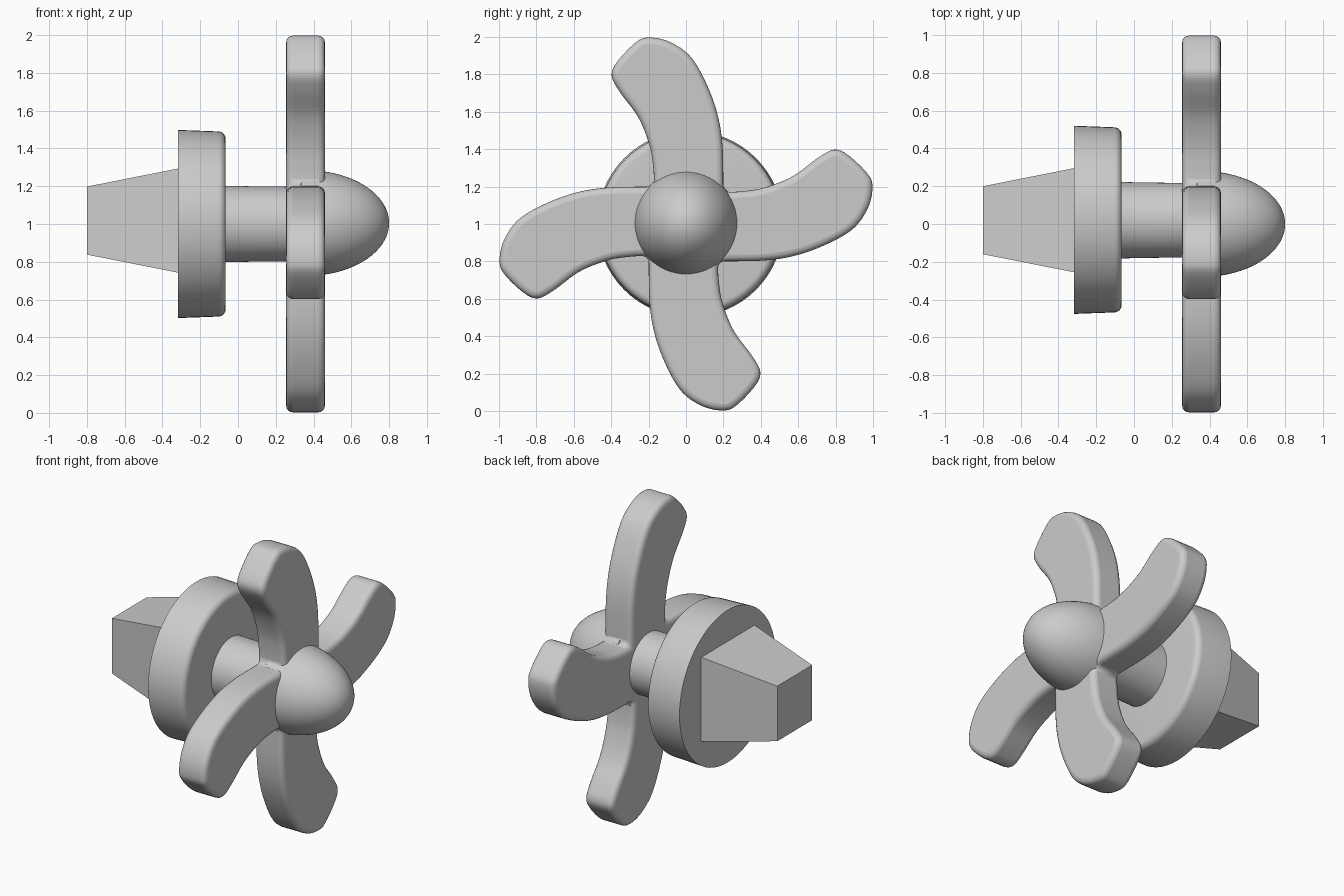
import bpy, bmesh, math
from mathutils import Vector

cube = bpy.data.objects.get("Cube")
if cube:
    bpy.data.objects.remove(cube, do_unlink=True)

grey = bpy.data.materials.new("grey")
grey.use_nodes = True
grey.diffuse_color = (0.6, 0.6, 0.6, 1)
grey.node_tree.nodes["Principled BSDF"].inputs["Base Color"].default_value = grey.diffuse_color


def make_object(name, bm, smooth=True):
    bmesh.ops.recalc_face_normals(bm, faces=bm.faces)
    mesh = bpy.data.meshes.new(name)
    bm.to_mesh(mesh)
    bm.free()
    mesh.materials.append(grey)
    obj = bpy.data.objects.new(name, mesh)
    bpy.context.collection.objects.link(obj)
    bpy.ops.object.select_all(action='DESELECT')
    obj.select_set(True)
    bpy.context.view_layer.objects.active = obj
    if smooth:
        bpy.ops.object.shade_smooth_by_angle(angle=math.radians(40))
    return obj


def lathe(name, profile, y, z, steps=64):
    """Revolve (x, radius) points about an axis along x."""
    bm = bmesh.new()
    verts = [bm.verts.new((x, y, z + r)) for x, r in profile]
    edges = [bm.edges.new(pair) for pair in zip(verts, verts[1:])]
    bmesh.ops.spin(bm, geom=verts + edges, cent=(0, y, z), axis=(1, 0, 0),
                   angle=math.tau, steps=steps, use_duplicate=False)
    bmesh.ops.remove_doubles(bm, verts=bm.verts, dist=0.0005)
    return make_object(name, bm)


def spline(points, steps=5):
    """Smooth open curve through the points."""
    p = [Vector(q) for q in points]
    p = [2 * p[0] - p[1]] + p + [2 * p[-1] - p[-2]]
    out = []
    for a, b, c, d in zip(p, p[1:], p[2:], p[3:]):
        for i in range(steps):
            t = i / steps
            out.append(0.5 * (2 * b + (c - a) * t + (2 * a - 5 * b + 4 * c - d) * t**2
                              + (3 * b - a - 3 * c + d) * t**3))
    return out


def arc(cx, cr, rx, rr, start, end, n):
    angles = [math.radians(start + (end - start) * i / n) for i in range(n + 1)]
    return [(cx + rx * math.cos(a), cr + rr * math.sin(a)) for a in angles]


# Tapered square tail
bm = bmesh.new()
rings = []
for x, h in ((-0.8, 0.18), (-0.3, 0.279)):
    rings.append([bm.verts.new((x, 0.02 + h * sy, 1.018 + h * sz))
                  for sy, sz in ((-1, -1), (1, -1), (1, 1), (-1, 1))])
for ring in rings:
    bm.faces.new(ring)
for i in range(4):
    j = (i + 1) % 4
    bm.faces.new((rings[0][i], rings[0][j], rings[1][j], rings[1][i]))
make_object("square_tail", bm, smooth=False)

# Collar disc with a rounded front rim
lathe("collar", [(-0.317, 0), (-0.317, 0.498)]
      + arc(-0.105, 0.45, 0.04, 0.04, 87, 0, 6) + [(-0.065, 0)], 0.022, 1.0)

# Shaft
lathe("shaft", [(-0.1, 0), (-0.1, 0.204), (-0.06, 0.202), (0.1, 0.199),
                (0.3, 0.197), (0.3, 0)], 0.02, 1.0)

# Domed nose
lathe("nose_cone", [(0.31, 0), (0.31, 0.25)]
      + arc(0.36, 0, 0.44, 0.28, 93, 0, 24), 0, 1.005)

# Four curved blades in one outline, one quarter turn each
blade = [(-0.17, 0.2), (-0.175, 0.3), (-0.195, 0.42), (-0.255, 0.57),
         (-0.35, 0.7), (-0.397, 0.79), (-0.37, 0.865), (-0.27, 0.97),
         (-0.2, 0.997), (-0.09, 0.975), (0.02, 0.9), (0.1, 0.77),
         (0.165, 0.6), (0.195, 0.42), (0.2, 0.17)]
curve = spline(blade)
bm = bmesh.new()
outline = []
for turn in range(4):
    for p in curve:
        y, z = p
        for _ in range(turn):
            y, z = z, -y
        outline.append(bm.verts.new((0.255, y, 1 + z)))
face = bm.faces.new(outline)
extruded = bmesh.ops.extrude_face_region(bm, geom=[face], use_keep_orig=True)
moved = [g for g in extruded["geom"] if isinstance(g, bmesh.types.BMVert)]
bmesh.ops.translate(bm, verts=moved, vec=(0.205, 0, 0))
blades = make_object("propeller_blades", bm)
bevel = blades.modifiers.new("rounded_edges", 'BEVEL')
bevel.width = 0.035
bevel.segments = 4
bevel.limit_method = 'ANGLE'
bevel.angle_limit = math.radians(60)
bevel.use_clamp_overlap = False
